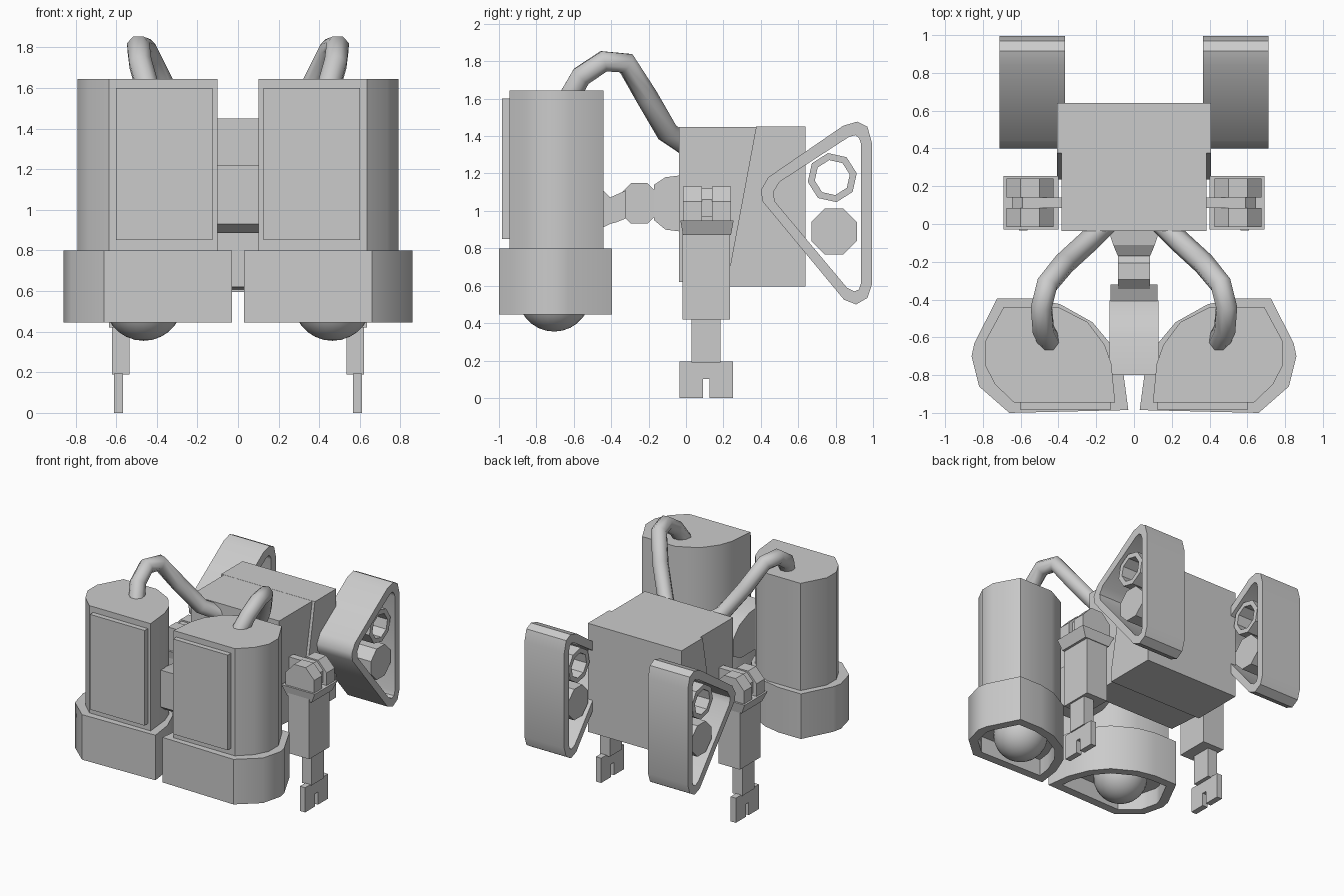
import bpy, bmesh, math
from mathutils import Vector

cube = bpy.data.objects.get("Cube")
if cube:
    bpy.data.objects.remove(cube, do_unlink=True)

GREY = (0.6, 0.6, 0.6, 1.0)
grey = bpy.data.materials.new("plain_grey")
grey.use_nodes = True
grey.diffuse_color = GREY
grey.node_tree.nodes["Principled BSDF"].inputs["Base Color"].default_value = GREY


def finish(obj, mirror=False, smooth=None):
    """Material, mirrored copy across x and optional smooth shading."""
    obj.data.materials.append(grey)
    if smooth:
        bpy.ops.object.select_all(action='DESELECT')
        obj.select_set(True)
        bpy.context.view_layer.objects.active = obj
        bpy.ops.object.shade_smooth_by_angle(angle=math.radians(smooth))
    if mirror:
        mod = obj.modifiers.new("Mirror", 'MIRROR')
        mod.use_mirror_merge = False
    return obj


def place(p, h, axis):
    a, b = p
    return {'x': (h, a, b), 'y': (a, h, b), 'z': (a, b, h)}[axis]


def prism(name, outline, axis, lo, hi, hole=None, mirror=False, smooth=None, edit=None):
    """Extrude an outline along an axis; hole needs as many points as outline."""
    bm = bmesh.new()
    n = len(outline)
    rings = [[bm.verts.new(place(p, h, axis)) for p in loop]
             for loop in ([outline, hole] if hole else [outline]) for h in (lo, hi)]
    for i in range(n):
        j = (i + 1) % n
        bm.faces.new((rings[0][i], rings[0][j], rings[1][j], rings[1][i]))
        if hole:
            bm.faces.new((rings[2][i], rings[2][j], rings[3][j], rings[3][i]))
            for k in (0, 1):
                bm.faces.new((rings[k][i], rings[k][j], rings[k + 2][j], rings[k + 2][i]))
    if not hole:
        bm.faces.new(rings[0])
        bm.faces.new(rings[1])
    bmesh.ops.recalc_face_normals(bm, faces=bm.faces)
    if edit:
        edit(bm)
    mesh = bpy.data.meshes.new(name)
    bm.to_mesh(mesh)
    bm.free()
    obj = bpy.data.objects.new(name, mesh)
    bpy.context.collection.objects.link(obj)
    return finish(obj, mirror, smooth)


def box(name, x, y, z, mirror=False):
    rect = [(x[0], y[0]), (x[1], y[0]), (x[1], y[1]), (x[0], y[1])]
    return prism(name, rect, 'z', z[0], z[1], mirror=mirror)


def ngon(cy, cz, r, turn):
    angles = [math.radians(turn + 45 * i) for i in range(8)]
    return [(cy + r * math.cos(a), cz + r * math.sin(a)) for a in angles]


# Body: narrower front block and wider rear block with a slanted leading edge
prism("body_front", [(-.037, .62), (.3, .6), (.45, 1.449), (-.037, 1.449)], 'x', -.385, .385)
prism("body_rear", [(.235, .595), (.64, .595), (.64, 1.45), (.375, 1.45), (.235, .7)],
      'x', -.408, .408)


# Neck: flared socket, octagonal pivot, collar and bridge between the pods
def flare(bm):
    for v in bm.verts:
        if v.co.y > -.05:
            v.co.x *= 1.6
        elif v.co.y > -.15:
            v.co.x *= 1.3


prism("neck_socket", [(-.17, .95), (-.11, .9), (-.03, .89), (-.03, 1.19), (-.11, 1.18),
                      (-.17, 1.14)], 'x', -.085, .085, edit=flare)
prism("neck_pivot", ngon(-.25, 1.04, .117, 22.5), 'x', -.085, .085)
prism("neck_collar", [(-.41, .93), (-.37, .94), (-.32, .96), (-.32, 1.11), (-.41, 1.07)],
      'x', -.125, .125)
prism("pod_bridge", [(-.8, .93), (-.74, .885), (-.5, .885), (-.405, .93), (-.405, 1.07),
                     (-.48, 1.15), (-.6, 1.2), (-.8, 1.22)], 'x', -.13, .13, smooth=35)

# Eye pods: upper housing, raised front panel, hollow base and ball lens
prism("pod_housing", [(.1, -.945), (.635, -.945), (.735, -.85), (.79, -.745), (.79, -.625),
                      (.69, -.44), (.4, -.44), (.245, -.52), (.155, -.64), (.12, -.74)],
      'z', .78, 1.645, mirror=True, smooth=35)
box("pod_panel", (.125, .6), (-.985, -.93), (.85, 1.6), mirror=True)


def hollow(bm):
    floor = min(bm.faces, key=lambda f: f.calc_center_median().z)
    bmesh.ops.inset_region(bm, faces=[floor], thickness=.065, use_even_offset=True)
    pit = bmesh.ops.extrude_discrete_faces(bm, faces=[floor])["faces"]
    bmesh.ops.translate(bm, verts=pit[0].verts, vec=Vector((0, 0, .13)))


prism("pod_base", [(.03, -.985), (.66, -1.0), (.82, -.86), (.86, -.7), (.845, -.63),
                   (.725, -.395), (.53, -.395), (.39, -.425), (.22, -.52), (.12, -.64),
                   (.055, -.8)], 'z', .445, .8, mirror=True, smooth=35, edit=hollow)

bpy.ops.mesh.primitive_uv_sphere_add(segments=24, ring_count=14, radius=.195,
                                     location=(0, 0, 0))
lens = bpy.context.object
lens.name = "lens"
for v in lens.data.vertices:
    v.co += Vector((.465, -.705, .55))
finish(lens, mirror=True, smooth=40)

# Hoses from the pod tops to the body
path = [(.44, -.64, 1.58), (.48, -.56, 1.72), (.49, -.44, 1.8), (.46, -.32, 1.79),
        (.37, -.21, 1.61), (.25, -.1, 1.42), (.13, .02, 1.34)]
curve = bpy.data.curves.new("hose_path", 'CURVE')
curve.dimensions = '3D'
curve.bevel_depth = .06
curve.bevel_resolution = 2
spline = curve.splines.new('POLY')
spline.points.add(len(path) - 1)
for point, co in zip(spline.points, path):
    point.co = (*co, 1)
temp = bpy.data.objects.new("hose_path", curve)
bpy.context.collection.objects.link(temp)
bpy.context.view_layer.update()
hose_mesh = bpy.data.meshes.new_from_object(temp.evaluated_get(
    bpy.context.evaluated_depsgraph_get()))
bpy.data.objects.remove(temp, do_unlink=True)
hose_mesh.materials.clear()
hose = bpy.data.objects.new("hose", hose_mesh)
bpy.context.collection.objects.link(hose)
finish(hose, mirror=True, smooth=60)

# Arms: chamfered shoulder blocks, axle, cap, two arm sections and slotted hand
for side, lo, hi in (("front", -.015, .085), ("rear", .14, .24)):
    prism("shoulder_block_" + side, [(.425, .93), (.675, .93), (.675, 1.05), (.6, 1.13),
                                     (.5, 1.13), (.425, 1.05)], 'y', lo, hi, mirror=True)
prism("shoulder_axle", [(.37, .97), (.645, .97), (.645, 1.06), (.59, 1.12), (.37, 1.12)],
      'y', .085, .14, mirror=True)


def taper_cap(bm):
    for v in bm.verts:
        if v.co.z < .9:
            v.co.x = .545 + (v.co.x - .545) * .75
            v.co.y = .11 + (v.co.y - .11) * .9


prism("shoulder_cap", [(.4, -.03), (.69, -.03), (.69, .255), (.4, .255)], 'z', .87, .95,
      mirror=True, edit=taper_cap)
box("upper_arm", (.45, .635), (-.02, .235), (.42, .9), mirror=True)
box("lower_arm", (.535, .62), (.03, .185), (.19, .45), mirror=True)
prism("hand", [(-.035, 0), (.09, 0), (.09, .1), (.125, .1), (.125, 0), (.25, 0), (.25, .195),
               (-.035, .195)], 'x', .565, .61, mirror=True)

# Tracks: open triangular bands with a hollow upper wheel and a solid lower wheel
band = [(.4, 1.11), (.41, 1.05), (.845, .525), (.91, .5), (.97, .535), (.995, .61),
        (.995, 1.36), (.97, 1.45), (.915, 1.477), (.84, 1.455), (.44, 1.18)]
inside = [(.467, 1.1), (.475, 1.05), (.86, .59), (.9, .57), (.925, .58), (.935, .61),
          (.935, 1.36), (.925, 1.39), (.905, 1.405), (.87, 1.395), (.5, 1.155)]
prism("track_band", band, 'x', .365, .712, hole=inside, mirror=True, smooth=40)
prism("upper_wheel", ngon(.782, 1.178, .133, 10), 'x', .385, .69,
      hole=ngon(.782, 1.178, .095, 10), mirror=True)
prism("lower_wheel", ngon(.792, .89, .132, 22.5), 'x', .385, .69, mirror=True)
